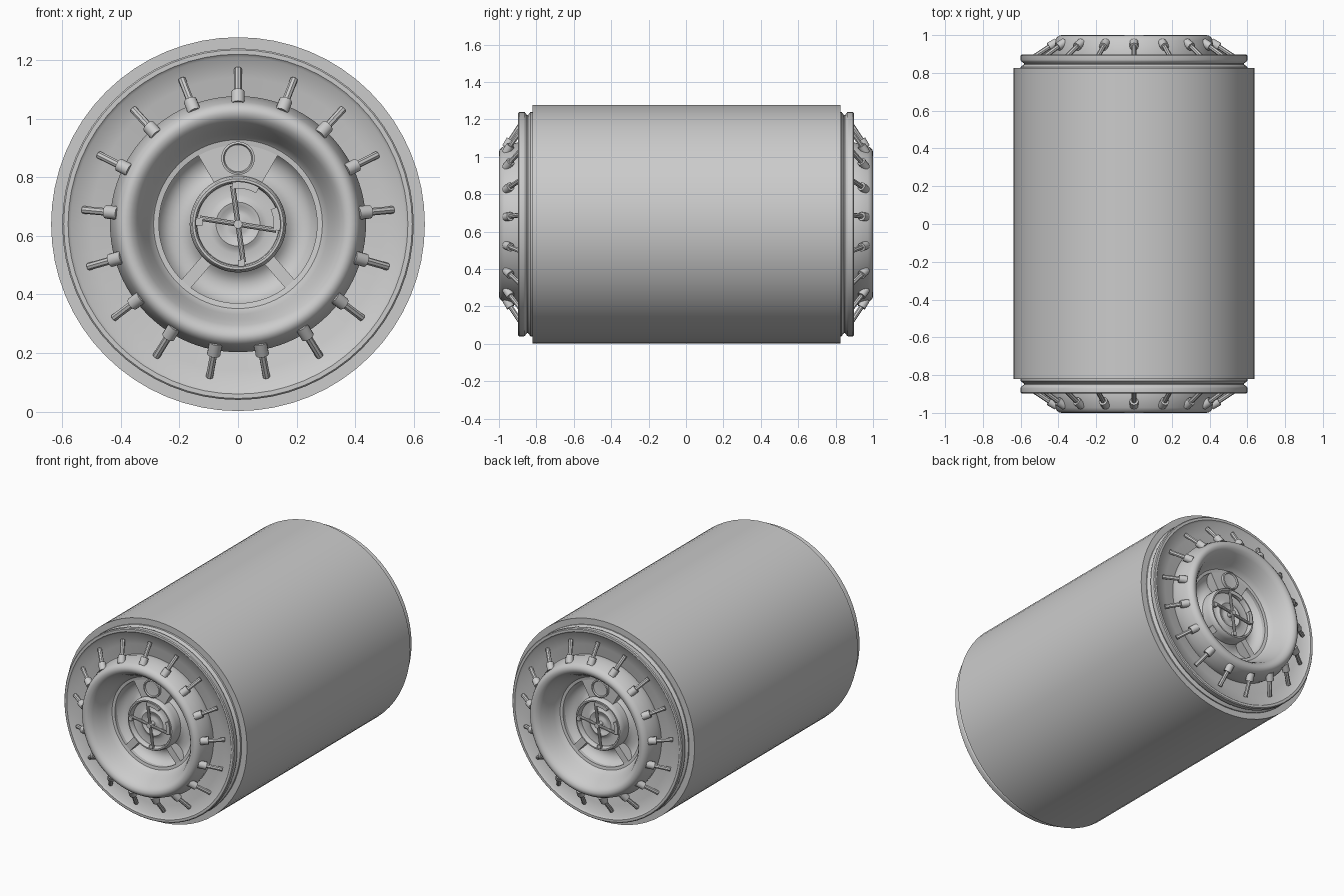
import bpy, bmesh
from math import radians, pi, sin, cos
from mathutils import Vector, Matrix

if "Cube" in bpy.data.objects:
    bpy.data.objects.remove(bpy.data.objects["Cube"])

CZ = 0.64          # height of the barrel axis


def polar(r, a, y):
    return Vector((r * cos(a), y, CZ + r * sin(a)))


def finish(name, bm, both_ends=True):
    bmesh.ops.remove_doubles(bm, verts=bm.verts, dist=1e-5)
    bmesh.ops.recalc_face_normals(bm, faces=bm.faces)
    me = bpy.data.meshes.new(name)
    bm.to_mesh(me)
    bm.free()
    me.shade_smooth()
    me.set_sharp_from_angle(angle=radians(35))
    for end in (("front", "back") if both_ends else ("main",)):
        ob = bpy.data.objects.new(f"{name}_{end}", me)
        bpy.context.collection.objects.link(ob)
        if end == "back":
            ob.rotation_euler.z = pi


def lathe(name, profile, n=64, both_ends=True, closed=False, a0=0.0, a1=2 * pi):
    """Sweep an (r, y) profile about the barrel axis, whole or in part."""
    bm = bmesh.new()
    full = a1 - a0 > 6.28
    rings = [[bm.verts.new(polar(r, a0 + (a1 - a0) * i / n, y)) for r, y in profile]
             for i in range(n if full else n + 1)]
    m = len(profile)
    for i in range(n):
        p, q = rings[i], rings[(i + 1) % len(rings)]
        for j in range(m if closed else m - 1):
            k = (j + 1) % m
            bm.faces.new((p[j], p[k], q[k], q[j]))
    if closed and not full:
        bm.faces.new(rings[0])
        bm.faces.new(rings[-1])
    bmesh.ops.dissolve_degenerate(bm, dist=1e-6, edges=bm.edges)
    finish(name, bm, both_ends)


def slab(r0, r1, y0, y1):
    return [(r0, y0), (r1, y0), (r1, y1), (r0, y1)]


def rod(bm, p, q, rad, n=10):
    d = q - p
    mat = Matrix.Translation((p + q) / 2) @ d.to_track_quat('Z', 'Y').to_matrix().to_4x4()
    bmesh.ops.create_cone(bm, cap_ends=True, segments=n, radius1=rad, radius2=rad,
                          depth=d.length, matrix=mat)


# barrel shell with end steps
lathe("barrel_shell", [(0.59, -0.82), (0.638, -0.82), (0.638, 0.825), (0.59, 0.825)],
      both_ends=False)

# grooved end ring and dished plate
lathe("end_ring", [(0.60, -0.81), (0.60, -0.832), (0.582, -0.845), (0.582, -0.85),
                   (0.598, -0.862), (0.60, -0.868), (0.60, -0.892), (0.595, -0.897),
                   (0.58, -0.897), (0.57, -0.888), (0.50, -0.875), (0.43, -0.862)])

# rounded rim running into the bowl
lathe("bowl_rim", [(0.43, -0.86), (0.437, -0.90), (0.424, -0.945), (0.417, -0.972),
                   (0.408, -0.988), (0.395, -0.998), (0.38, -1.0), (0.362, -0.992),
                   (0.345, -0.972), (0.33, -0.94), (0.322, -0.925), (0.308, -0.89),
                   (0.295, -0.865), (0.288, -0.858), (0.27, -0.855), (0.27, -0.83)], n=96)

# curved trough behind the windows
lathe("window_trough", [(0.275, -0.845), (0.262, -0.815), (0.235, -0.795), (0.205, -0.79),
                        (0.175, -0.80), (0.15, -0.83)])

# spokes between the windows
lathe("upper_spoke", slab(0.14, 0.28, -0.855, -0.79), n=12, closed=True,
      a0=radians(60), a1=radians(120))
bm = bmesh.new()
for deg in (229, 311):
    mat = (Matrix.Translation(polar(0.21, radians(deg), -0.823))
           @ Matrix.Rotation(-radians(deg), 4, 'Y') @ Matrix.Diagonal((0.14, 0.064, 0.042, 1)))
    bmesh.ops.create_cube(bm, size=1, matrix=mat)
finish("lower_spokes", bm)

# small round button
bm = bmesh.new()
c = Vector((0, 0, CZ + 0.225))
for i in range(32):
    a, b = 2 * pi * i / 32, 2 * pi * (i + 1) / 32
    prof = [(0.057, -0.84), (0.057, -0.872), (0.05, -0.874), (0.046, -0.866), (0.0, -0.862)]
    for (r, y), (s, z) in zip(prof, prof[1:]):
        pts = [c + Vector((u * cos(t), v, u * sin(t)))
               for u, v, t in ((r, y, a), (s, z, a), (s, z, b), (r, y, b))]
        if s == 0:
            pts.pop()
            pts[2] = c + Vector((r * cos(b), y, r * sin(b)))
        bm.faces.new([bm.verts.new(p) for p in pts])
finish("button", bm)

# hub collar with rippled dish
lathe("hub", [(0.165, -0.79), (0.165, -0.855), (0.16, -0.882), (0.155, -0.888),
              (0.147, -0.888), (0.142, -0.88), (0.14, -0.855), (0.10, -0.85),
              (0.085, -0.856), (0.075, -0.862), (0.062, -0.858), (0.05, -0.85),
              (0.035, -0.85), (0.02, -0.856), (0.001, -0.858)], n=48)

# four-armed handle with curved tips
bm = bmesh.new()
arms = (-9, 98, 171, 278)
for deg in arms:
    rod(bm, polar(0, 0, -0.885), polar(0.132, radians(deg), -0.885), 0.009)
rod(bm, polar(0, 0, -0.85), polar(0, 0, -0.9), 0.015, 16)
finish("handle_arms", bm)
for deg, start, end in zip(arms, (-9, 60, 171, 270), (24, 98, 182, 280)):
    lathe("handle_tip", slab(0.122, 0.145, -0.895, -0.875), n=10, closed=True,
          a0=radians(start), a1=radians(end))

# seventeen clamped pins around the rim
bm = bmesh.new()
for i in range(17):
    a = pi / 2 + 2 * pi * i / 17
    rod(bm, polar(0.41, a, -0.962), polar(0.452, a, -0.938), 0.023, 12)
    rod(bm, polar(0.44, a, -0.945), polar(0.53, a, -0.886), 0.013, 8)
finish("rim_pins", bm)
